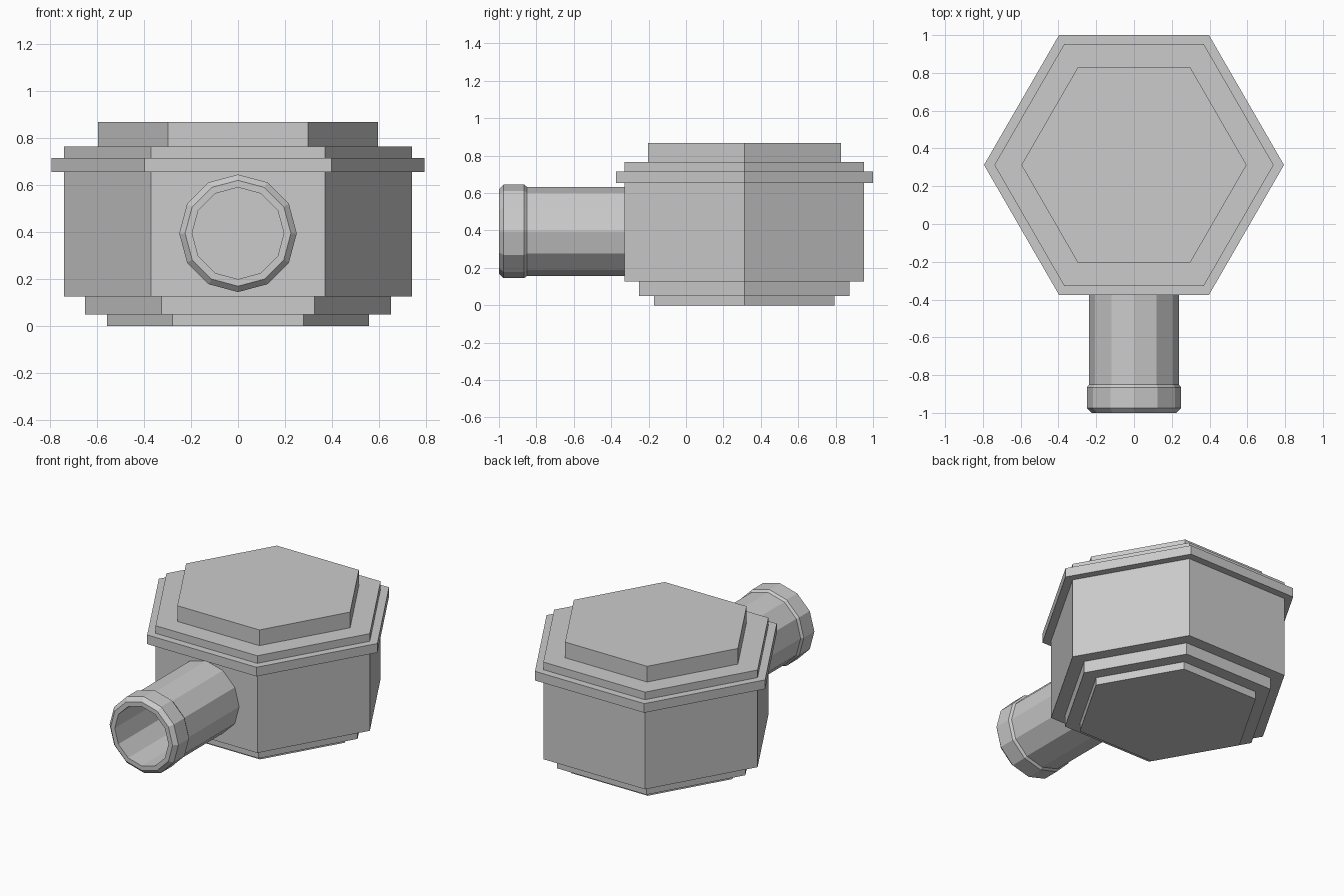
import bpy, bmesh, math
from mathutils import Matrix

if "Cube" in bpy.data.objects:
    bpy.data.objects.remove(bpy.data.objects["Cube"])

grey = bpy.data.materials.new("light grey")
grey.use_nodes = True
grey.diffuse_color = (0.6, 0.6, 0.6, 1)
grey.node_tree.nodes["Principled BSDF"].inputs["Base Color"].default_value = (0.6, 0.6, 0.6, 1)


def lathe(name, profile, sides, matrix, cap_start, cap_end):
    """Sweep (radius, height) points around z into flat-sided rings."""
    bm = bmesh.new()
    rings = []
    for r, h in profile:
        angles = [2 * math.pi * i / sides for i in range(sides)]
        rings.append([bm.verts.new((r * math.cos(a), r * math.sin(a), h)) for a in angles])
    for low, high in zip(rings, rings[1:]):
        for i in range(sides):
            j = (i + 1) % sides
            bm.faces.new((low[i], low[j], high[j], high[i]))
    if cap_start:
        bm.faces.new(rings[0][::-1])
    if cap_end:
        bm.faces.new(rings[-1])
    bm.transform(matrix)
    mesh = bpy.data.meshes.new(name)
    bm.to_mesh(mesh)
    bm.free()
    mesh.materials.append(grey)
    obj = bpy.data.objects.new(name, mesh)
    bpy.context.collection.objects.link(obj)
    return obj


# Stepped hexagonal housing: base steps, wall, flange, lid
housing = [(0.557, 0), (0.557, 0.05), (0.65, 0.05), (0.65, 0.127),
           (0.739, 0.127), (0.739, 0.655), (0.794, 0.655), (0.794, 0.715),
           (0.739, 0.715), (0.739, 0.765), (0.596, 0.765), (0.596, 0.868)]
lathe("hexagonal_housing", housing, 6, Matrix.Translation((0, 0.3125, 0)), True, True)

# Hollow pipe pointing forward, with a chamfered collar at its mouth
pipe = [(0.238, 0.32), (0.238, 0.85), (0.25, 0.865), (0.25, 0.975),
        (0.225, 1.0), (0.195, 1.0), (0.195, 0.32)]
forward = Matrix.Translation((0, 0, 0.395)) @ Matrix.Rotation(math.pi / 2, 4, "X")
lathe("outlet_pipe", pipe, 12, forward, False, False)
